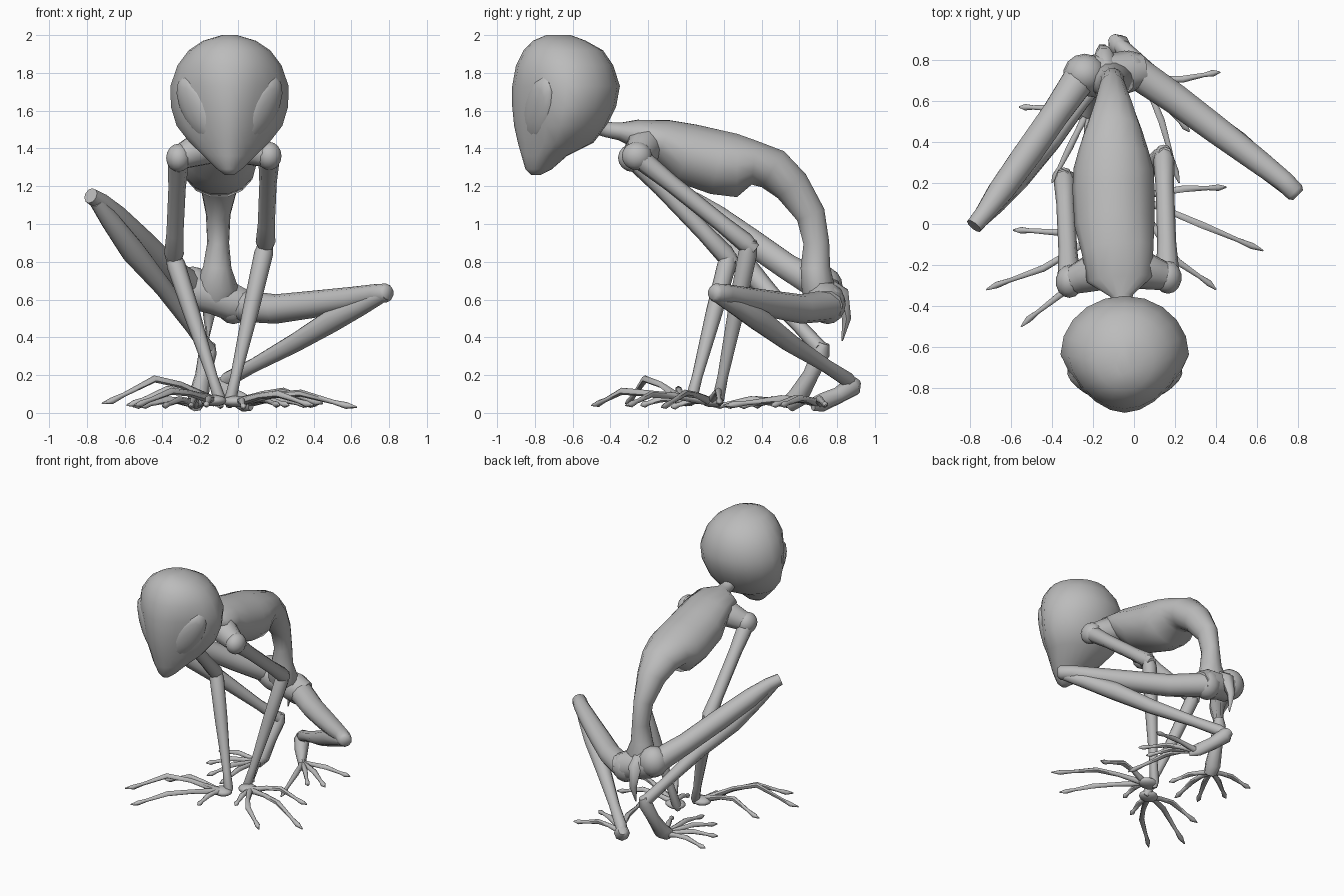
import bpy, bmesh, math
from mathutils import Vector, Matrix

cube = bpy.data.objects.get("Cube")
if cube:
    bpy.data.objects.remove(cube, do_unlink=True)

skin = bpy.data.materials.new("grey_skin")
skin.use_nodes = True
skin.diffuse_color = (0.5, 0.5, 0.5, 1)
skin.node_tree.nodes["Principled BSDF"].inputs["Base Color"].default_value = (0.5, 0.5, 0.5, 1)


def finish(name, bm, angle=60):
    bmesh.ops.recalc_face_normals(bm, faces=bm.faces)
    mesh = bpy.data.meshes.new(name)
    bm.to_mesh(mesh)
    bm.free()
    mesh.materials.append(skin)
    obj = bpy.data.objects.new(name, mesh)
    bpy.context.collection.objects.link(obj)
    bpy.ops.object.select_all(action="DESELECT")
    obj.select_set(True)
    bpy.context.view_layer.objects.active = obj
    bpy.ops.object.shade_smooth_by_angle(angle=math.radians(angle))
    return obj


def skin_rings(bm, rings):
    """Bridge a list of equal point rings and cap both ends."""
    loops = [[bm.verts.new(p) for p in ring] for ring in rings]
    n = len(loops[0])
    for a, b in zip(loops, loops[1:]):
        for i in range(n):
            j = (i + 1) % n
            bm.faces.new((a[i], a[j], b[j], b[i]))
    bm.faces.new(loops[0][::-1])
    bm.faces.new(loops[-1])


def add_tube(bm, path, sides=8, ref=None):
    """Path entries are x, y, z, half width and an optional half height."""
    pts = [Vector(p[:3]) for p in path]
    if ref is None:
        span = pts[-1] - pts[0]
        axis = min(range(3), key=lambda i: abs(span[i]))
        ref = Vector([float(i == axis) for i in range(3)])
    rings = []
    for i, (c, p) in enumerate(zip(pts, path)):
        t = (pts[min(i + 1, len(pts) - 1)] - pts[max(i - 1, 0)]).normalized()
        u = (ref - t * ref.dot(t)).normalized()
        v = t.cross(u)
        angles = [2 * math.pi * k / sides for k in range(sides)]
        rings.append([c + u * p[3] * math.cos(a) + v * p[-1] * math.sin(a) for a in angles])
    skin_rings(bm, rings)


def tube(name, path, sides=8, ref=None):
    bm = bmesh.new()
    add_tube(bm, path, sides, ref)
    return finish(name, bm)


def blob(name, matrix, segments=14):
    bm = bmesh.new()
    bmesh.ops.create_uvsphere(bm, u_segments=segments, v_segments=segments // 2 + 1,
                              radius=1, matrix=matrix)
    return finish(name, bm)


def ball(name, loc, r):
    return blob(name, Matrix.Translation(loc) @ Matrix.Diagonal((*r, 1)))


def digits(name, root, tips):
    """Thin jointed digits from root to each tip, with an arch height and a bend along y."""
    bm = bmesh.new()
    root = Vector(root)
    for x, y, z, arch, bend in tips:
        tip = Vector((x, y, z))
        path = []
        for f, lift, r in ((0, 0, .024), (.28, .7, .017), (.52, 1, .019),
                           (.8, .35, .012), (.91, .1, .018), (1, 0, .004)):
            path.append((*(root.lerp(tip, f) + lift * Vector((0, bend, arch))), r))
        add_tube(bm, path, 6, Vector((0, 0, 1)))
    return finish(name, bm)


# Head: height, front, back, half width, narrowing of the face
MID = -.045
bm = bmesh.new()
rings = []
for z, front, back, w, narrow in (
        (2.0, -.74, -.61, .04, 0), (1.97, -.81, -.53, .14, 0), (1.92, -.86, -.44, .215, .05),
        (1.84, -.9, -.385, .275, .12), (1.73, -.92, -.35, .313, .28), (1.62, -.92, -.37, .31, .42),
        (1.52, -.91, -.42, .28, .45), (1.43, -.89, -.49, .21, .42), (1.36, -.87, -.63, .135, .3),
        (1.29, -.85, -.71, .065, .2), (1.26, -.82, -.77, .025, 0)):
    ring = []
    for k in range(20):
        a = 2 * math.pi * k / 20
        s = math.sin(a)
        ring.append((MID + w * math.cos(a) * (1 - narrow * max(0, -s)),
                     (front + back) / 2 + (back - front) / 2 * s, z))
    rings.append(ring)
skin_rings(bm, rings)
finish("head", bm)

# Slanted almond eyes
for side, label in ((1, "left"), (-1, "right")):
    long = Vector((side * .16, .07, .29)).normalized()
    out = Vector((side * .72, -.69, 0))
    out = (out - long * out.dot(long)).normalized()
    rot = Matrix((long, out.cross(long), out)).transposed().to_4x4()
    place = Matrix.Translation((MID + side * .17, -.78, 1.605))
    blob(label + "_eye", place @ rot @ Matrix.Diagonal((.19, .1, .045, 1)))

# Neck, ribcage and curved waist in one body
tube("torso", [
    (-.05, -.52, 1.54, .05, .05), (-.055, -.42, 1.5, .042, .042), (-.06, -.35, 1.49, .055, .048),
    (-.07, -.27, 1.48, .16, .075), (-.08, -.13, 1.44, .175, .12), (-.095, .0, 1.375, .195, .165),
    (-.1, .17, 1.325, .2, .175), (-.1, .27, 1.31, .195, .172), (-.1, .36, 1.325, .17, .12),
    (-.1, .46, 1.29, .138, .115), (-.1, .56, 1.2, .1, .1), (-.105, .66, 1.05, .065, .08),
    (-.105, .69, .9, .058, .07), (-.11, .685, .77, .075, .08), (-.115, .7, .66, .12, .09),
    (-.12, .72, .57, .07, .06)], 14, Vector((1, 0, 0)))

# Pelvis, rounded hips and tail
tube("pelvis", [(-.28, .71, .66, .08), (-.2, .72, .64, .105), (-.12, .735, .61, .095),
                (-.04, .74, .59, .105), (.04, .745, .565, .085)], 10)
ball("left_hip", (-.025, .75, .575), (.095, .095, .105))
ball("right_hip", (-.24, .73, .665), (.105, .1, .11))
tube("tail", [(-.135, .75, .67, .05), (-.145, .82, .63, .05), (-.155, .85, .5, .028), (-.16, .827, .38, .004)], 6)

# Arms: shoulder, elbow, wrist
for label, sh, el, wr in (
        ("left", (.165, -.26, 1.36), (.145, .335, .885), (-.04, .17, .07)),
        ("right", (-.315, -.28, 1.35), (-.34, .225, .82), (-.1, .03, .08))):
    sh, el, wr = Vector(sh), Vector(el), Vector(wr)
    chest = Vector((-.075, -.19, 1.45))
    ball(label + "_shoulder", sh, (.067, .08, .075))
    tube(label + "_collar", [(*chest, .09), (*sh.lerp(chest, .6), .1),
                             (*sh.lerp(chest, .25), .08), (*sh, .065)], 10)
    tube(label + "_upper_arm", [(*sh, .058), (*sh.lerp(el, .3), .046), (*sh.lerp(el, .75), .045),
                                (*sh.lerp(el, .96), .052), (*sh.lerp(el, 1.05), .035)])
    tube(label + "_forearm", [(*el.lerp(wr, -.04), .035), (*el.lerp(wr, .05), .05), (*el.lerp(wr, .4), .044),
                              (*el.lerp(wr, .85), .028), (*wr, .032), (*el.lerp(wr, 1.05), .015)])

# Legs
tube("left_thigh", [(-.02, .76, .57, .085), (.2, .61, .55, .078), (.4, .46, .575, .072),
                    (.6, .31, .605, .062), (.73, .21, .63, .052), (.785, .155, .635, .05),
                    (.8, .14, .635, .035)], 10)
tube("left_shin", [(.785, .145, .63, .035), (.66, .26, .57, .052), (.5, .39, .49, .064), (.3, .55, .37, .052),
                   (.08, .74, .25, .038), (-.05, .85, .18, .042), (-.09, .89, .14, .03)])
tube("right_thigh", [(-.25, .73, .66, .085), (-.38, .54, .77, .072), (-.52, .34, .91, .072),
                     (-.65, .16, 1.04, .065), (-.73, .05, 1.12, .048), (-.78, -.01, 1.15, .042)], 10)
tube("right_shin", [(-.75, .02, 1.12, .04), (-.67, .11, 1.01, .055), (-.56, .24, .86, .068),
                    (-.4, .41, .67, .052), (-.25, .6, .46, .038), (-.16, .71, .34, .042)])

# Feet and toes
tube("left_foot", [(-.1, .9, .17, .03), (-.08, .88, .14, .055), (-.03, .8, .09, .045),
                   (.03, .72, .055, .05, .03), (.07, .67, .045, .035, .02)])
tube("right_foot", [(-.15, .73, .37, .03), (-.16, .715, .32, .048), (-.185, .66, .2, .042),
                    (-.21, .59, .08, .055), (-.23, .54, .045, .045)])
digits("left_toes", (.04, .71, .05),
       [(.42, .74, .04, .03, -.02), (.38, .5, .04, .03, 0), (.27, .45, .04, .03, 0), (.22, .2, .04, .03, .06)])
digits("right_toes", (-.22, .56, .045),
       [(-.56, .57, .035, .03, 0), (-.52, .36, .035, .03, 0), (-.4, .2, .035, .03, 0),
        (-.25, .14, .035, .03, 0), (-.08, .28, .035, .02, 0)])

# Hands and long fingers
ball("left_palm", (-.01, .14, .06), (.075, .06, .03))
ball("right_palm", (-.13, .0, .065), (.07, .06, .03))
digits("left_fingers", (.01, .13, .06),
       [(.45, .18, .05, .06, .015), (.63, -.13, .03, .06, 0), (.4, -.32, .04, .05, -.08), (.03, -.08, .03, .02, 0)])
digits("right_fingers", (-.14, -.02, .07),
       [(-.59, -.03, .04, .07, -.015), (-.72, -.32, .05, .12, -.04), (-.55, -.5, .04, .06, -.07),
        (-.17, -.24, .04, .02, 0)])
